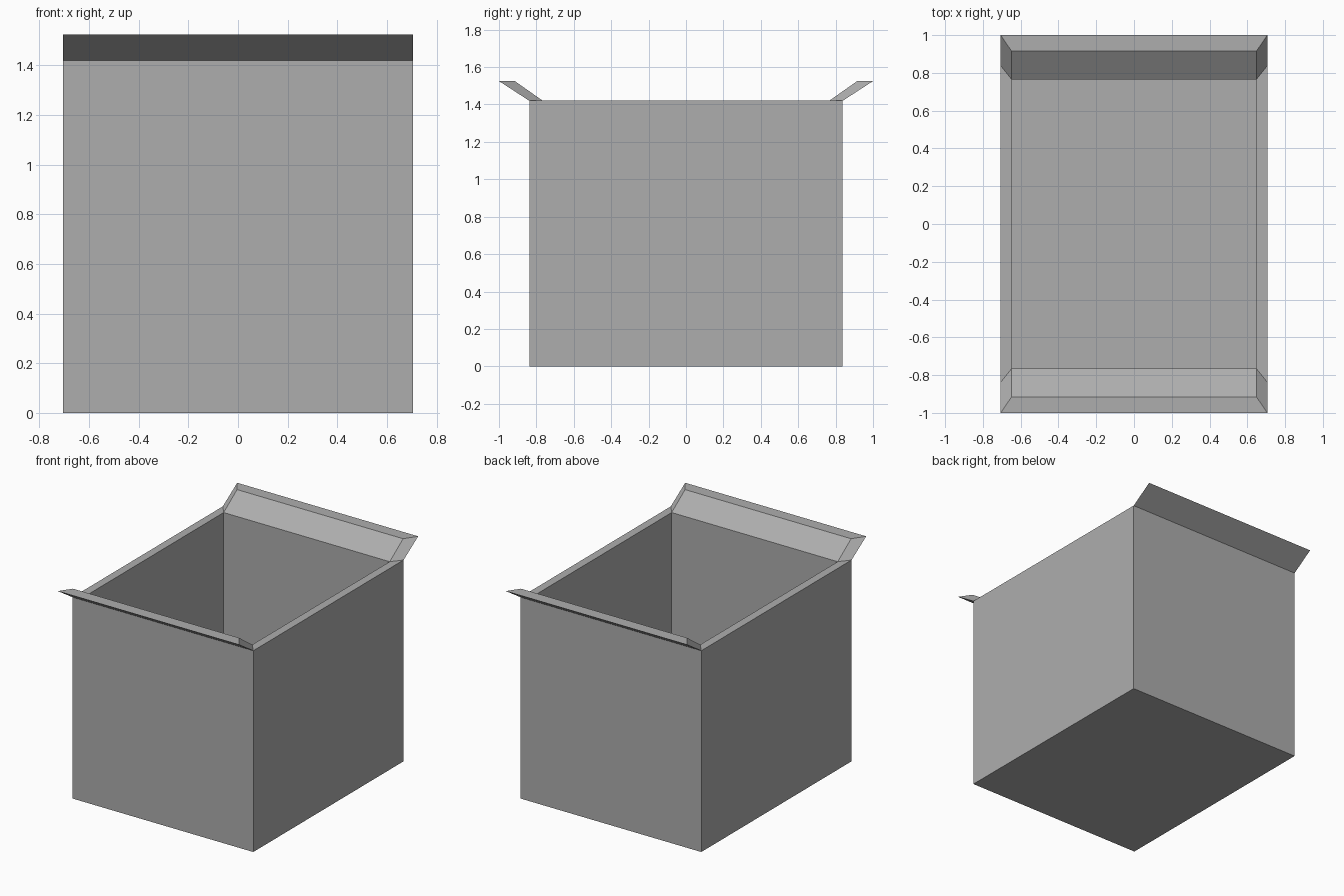
import bpy
import bmesh

cube = bpy.data.objects.get("Cube")
if cube:
    bpy.data.objects.remove(cube, do_unlink=True)

# Outer and inner half sizes, heights
OX, OY = 0.706, 0.838
IX, IY = 0.648, 0.766
RIM, FLOOR = 1.42, 0.06
FLAP_TOP, FLAP_OUT, FLAP_IN = 1.525, 1.0, 0.915

grey = bpy.data.materials.new("grey")
grey.use_nodes = True
colour = (0.42, 0.42, 0.42, 1)
grey.diffuse_color = colour
grey.node_tree.nodes["Principled BSDF"].inputs["Base Color"].default_value = colour


def ring(bm, hx, hy, z):
    return [bm.verts.new((sx * hx, sy * hy, z))
            for sx, sy in ((-1, -1), (1, -1), (1, 1), (-1, 1))]


# Open box: bottom, outer walls, rim, inner walls and floor, with raised flaps
bm = bmesh.new()
rings = [ring(bm, OX, OY, 0), ring(bm, OX, OY, RIM),
         ring(bm, IX, IY, RIM), ring(bm, IX, IY, FLOOR)]
bm.faces.new(rings[0][::-1])
bm.faces.new(rings[3])
rim = []
for k in range(3):
    for i in range(4):
        j = (i + 1) % 4
        face = bm.faces.new((rings[k][i], rings[k][j],
                             rings[k + 1][j], rings[k + 1][i]))
        if k == 1 and i in (0, 2):
            rim.append(face)

# Flaps: extrude the front and back rim strips up and outwards
for face in bmesh.ops.extrude_discrete_faces(bm, faces=rim)["faces"]:
    for v in face.verts:
        side = 1 if v.co.y > 0 else -1
        outer = abs(v.co.y) > (OY + IY) / 2
        v.co.y = side * (FLAP_OUT if outer else FLAP_IN)
        v.co.z = FLAP_TOP

bmesh.ops.remove_doubles(bm, verts=bm.verts, dist=0.0001)
bmesh.ops.recalc_face_normals(bm, faces=bm.faces)
mesh = bpy.data.meshes.new("open_box")
bm.to_mesh(mesh)
bm.free()
mesh.materials.append(grey)
box = bpy.data.objects.new("open_box", mesh)
bpy.context.collection.objects.link(box)
